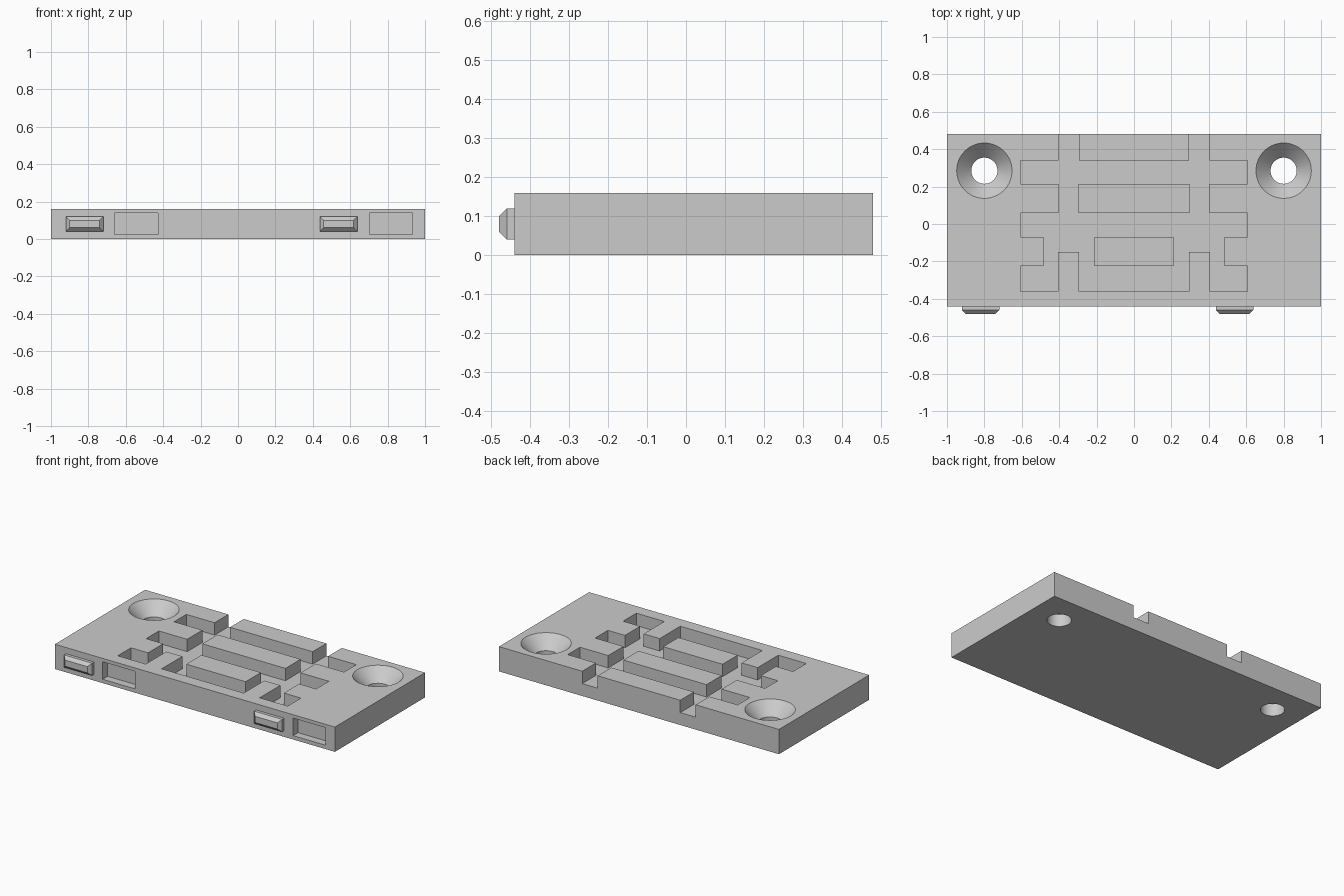
import bpy
import bmesh
from math import cos, sin, tau

cube = bpy.data.objects.get("Cube")
if cube:
    bpy.data.objects.remove(cube, do_unlink=True)

grey = bpy.data.materials.new("light_grey")
grey.use_nodes = True
grey.diffuse_color = (0.6, 0.6, 0.6, 1)
grey.node_tree.nodes["Principled BSDF"].inputs["Base Color"].default_value = (0.6, 0.6, 0.6, 1)


def loft(name, rings):
    """Closed solid joining successive rings of points."""
    bm = bmesh.new()
    loops = [[bm.verts.new(p) for p in ring] for ring in rings]
    for a, b in zip(loops, loops[1:]):
        for i in range(len(a)):
            j = (i + 1) % len(a)
            bm.faces.new((a[i], a[j], b[j], b[i]))
    bm.faces.new(loops[0][::-1])
    bm.faces.new(loops[-1])
    bmesh.ops.recalc_face_normals(bm, faces=bm.faces)
    mesh = bpy.data.meshes.new(name)
    bm.to_mesh(mesh)
    bm.free()
    mesh.materials.append(grey)
    obj = bpy.data.objects.new(name, mesh)
    bpy.context.collection.objects.link(obj)
    return obj


def prism(name, outline, z0, z1):
    return loft(name, [[(x, y, z) for x, y in outline] for z in (z0, z1)])


def box(name, x0, x1, y0, y1, z0, z1):
    return prism(name, [(x0, y0), (x1, y0), (x1, y1), (x0, y1)], z0, z1)


def cut(target, cutter):
    """Subtract the cutter, apply the result and discard the cutter."""
    cutter.hide_render = True
    mod = target.modifiers.new("cut", "BOOLEAN")
    mod.operation = "DIFFERENCE"
    mod.solver = "EXACT"
    mod.object = cutter
    bpy.context.view_layer.update()
    deps = bpy.context.evaluated_depsgraph_get()
    mesh = bpy.data.meshes.new_from_object(target.evaluated_get(deps))
    target.modifiers.clear()
    target.data = mesh
    bpy.data.objects.remove(cutter, do_unlink=True)


# Base plate
plate = box("base_plate", -1, 1, -0.44, 0.48, 0, 0.16)

# Branching channel, mirrored about the centre, open at the back edge
half = [(0.295, 0.34), (0.295, 0.6), (0.405, 0.6), (0.405, 0.34),
        (0.607, 0.34), (0.607, 0.215), (0.405, 0.215), (0.405, 0.06),
        (0.607, 0.06), (0.607, -0.07), (0.485, -0.07), (0.485, -0.225),
        (0.607, -0.225), (0.607, -0.36), (0.407, -0.36), (0.407, -0.15),
        (0.293, -0.15), (0.293, -0.36)]
channel = prism("channel_cutter", half + [(-x, y) for x, y in reversed(half)], 0.08, 0.3)

# Raised islands left standing in the channel
for w, y0, y1 in ((0.297, 0.06, 0.215), (0.212, -0.225, -0.07)):
    cut(channel, box("island", -w, w, y0, y1, 0, 0.4))
cut(plate, channel)

# Countersunk screw holes
SEGMENTS = 64
for side in (-1, 1):
    rings = [[(side * 0.8 + r * cos(tau * i / SEGMENTS),
               0.285 + r * sin(tau * i / SEGMENTS), z) for i in range(SEGMENTS)]
             for r, z in ((0.07, -0.1), (0.07, 0.08), (0.226, 0.24))]
    cut(plate, loft("screw_hole_cutter", rings))

# Sockets in the front edge
for x in (-0.543, 0.818):
    cut(plate, box("socket_cutter", x - 0.116, x + 0.116, -0.6, -0.39, 0.025, 0.138))

# Chamfered connector tabs on the front edge
tabs = []
for name, x in (("right_tab", -0.82), ("left_tab", 0.538)):
    rings = []
    for y, inset in ((-0.43, 0), (-0.46, 0), (-0.48, 0.02)):
        w, h = 0.1 - inset, 0.04 - inset
        rings.append([(x + sx * w, y, 0.08 + sz * h)
                      for sx, sz in ((-1, -1), (1, -1), (1, 1), (-1, 1))])
    tabs.append(loft(name, rings))

# Smooth only the curved hole walls
bpy.ops.object.select_all(action="DESELECT")
plate.select_set(True)
bpy.context.view_layer.objects.active = plate
bpy.ops.object.shade_smooth_by_angle()
